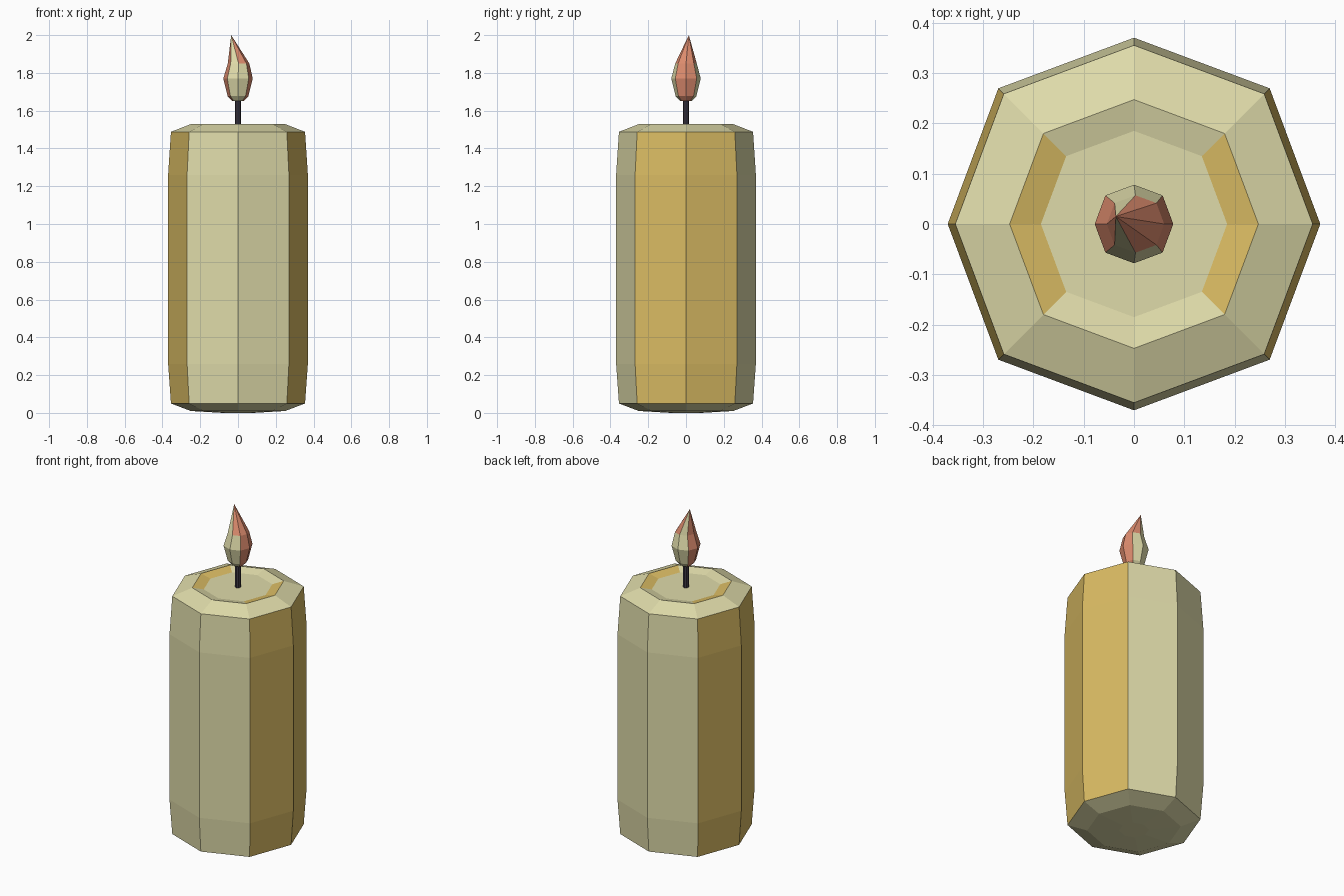
import bpy, bmesh, math

if "Cube" in bpy.data.objects:
    bpy.data.objects.remove(bpy.data.objects["Cube"])


def material(name, rgb):
    m = bpy.data.materials.new(name)
    m.diffuse_color = (*rgb, 1)
    m.use_nodes = True
    m.node_tree.nodes["Principled BSDF"].inputs["Base Color"].default_value = m.diffuse_color
    return m


cream = material("cream_wax", (0.74, 0.71, 0.40))
yellow = material("yellow_wax", (0.70, 0.50, 0.125))
orange = material("orange_flame", (0.72, 0.26, 0.155))
dark = material("dark_wick", (0.05, 0.042, 0.06))


def lathe(name, profile, mats, rule, tip=None):
    """Eight-sided stack of rings (radius, z, x offset), diagonals slightly wider."""
    bm = bmesh.new()
    rings = []
    for r, z, dx in profile:
        ring = []
        for i in range(8):
            a = i * math.pi / 4
            k = r * (1.03 if i % 2 else 1.0)
            ring.append(bm.verts.new((dx + k * math.cos(a), k * math.sin(a), z)))
        rings.append(ring)
    bands = {}
    for b in range(len(rings) - 1):
        for i in range(8):
            j = (i + 1) % 8
            lo, hi = rings[b], rings[b + 1]
            bands[bm.faces.new((lo[i], lo[j], hi[j], hi[i]))] = b
    bm.faces.new(rings[0][::-1])
    if tip:
        top = bm.verts.new(tip)
        for i in range(8):
            f = bm.faces.new((rings[-1][i], rings[-1][(i + 1) % 8], top))
            bands[f] = len(rings) - 1
    else:
        bm.faces.new(rings[-1])
    bm.normal_update()
    for f, b in bands.items():
        f.material_index = int(rule(f, b))
    me = bpy.data.meshes.new(name)
    bm.to_mesh(me)
    bm.free()
    for m in mats:
        me.materials.append(m)
    ob = bpy.data.objects.new(name, me)
    bpy.context.collection.objects.link(ob)
    return ob


def faces_x(f):
    return abs(f.normal.x) > abs(f.normal.y)


# Wax body with bevelled ends and a shallow melted hollow;
# the left and right walls are yellow, bevels and caps stay cream
body = [(0.08, 0.0, 0), (0.25, 0.01, 0), (0.355, 0.05, 0), (0.37, 0.26, 0),
        (0.37, 1.26, 0), (0.355, 1.488, 0), (0.247, 1.53, 0), (0.185, 1.515, 0)]
lathe("candle_body", body, [cream, yellow],
      lambda f, b: b in (2, 3, 4, 6) and faces_x(f))

# Wick
lathe("wick", [(0.016, 1.5, 0), (0.016, 1.67, 0)], [dark], lambda f, b: 0)

# Flame leaning left, orange on its sides and on the right of its tip
flame = [(0.03, 1.65, 0), (0.055, 1.677, 0), (0.078, 1.77, 0), (0.057, 1.85, 0.003)]
lathe("flame", flame, [cream, orange],
      lambda f, b: faces_x(f) or (b == 3 and f.calc_center_median().x > 0),
      tip=(-0.036, 0.015, 2.0))
